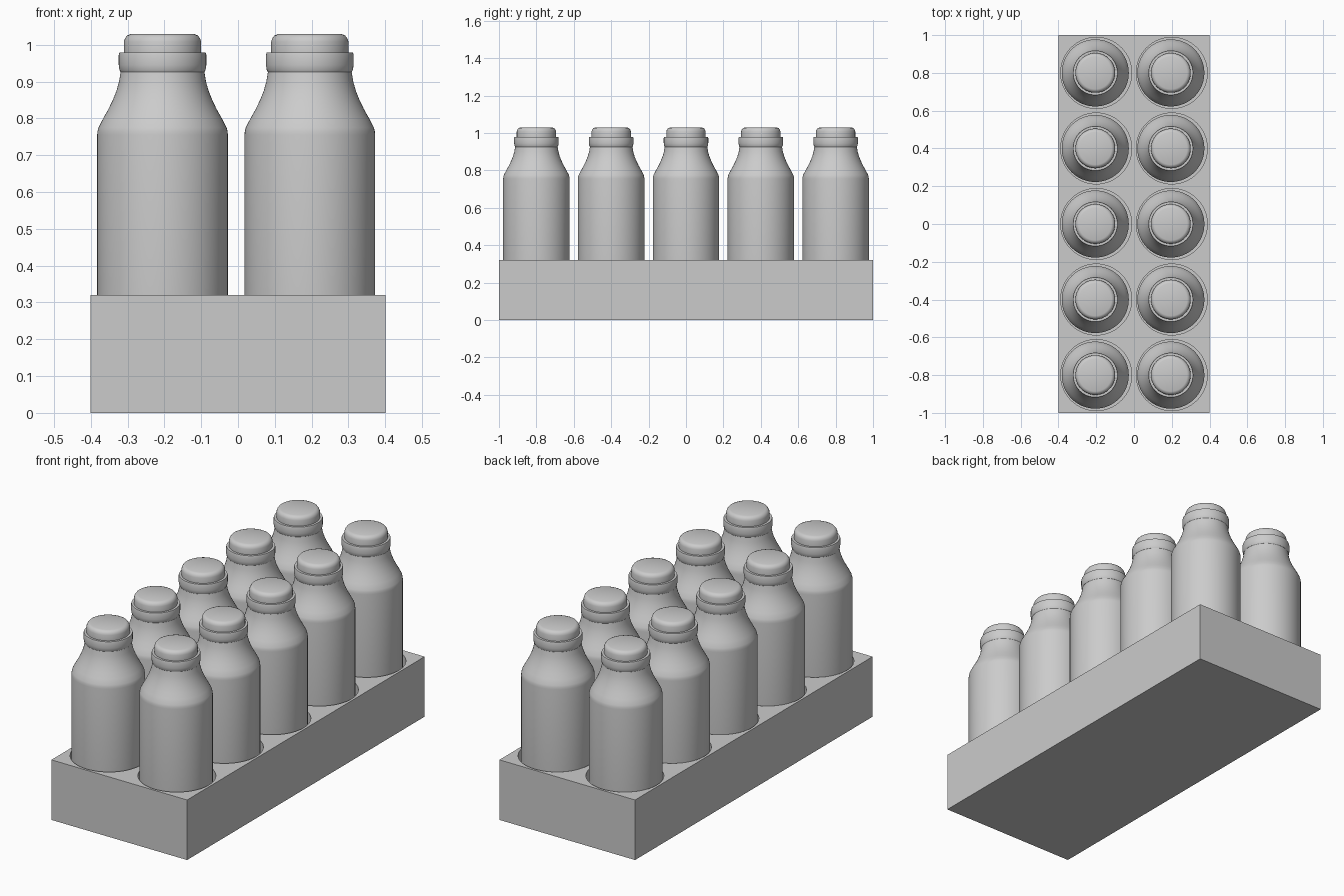
import bpy, bmesh, math
from mathutils import Matrix

if "Cube" in bpy.data.objects:
    bpy.data.objects.remove(bpy.data.objects["Cube"])

COLS, ROWS = (-0.2, 0.2), (-0.8, -0.4, 0.0, 0.4, 0.8)
TRAY_H, FLOOR = 0.32, 0.05


def lathe(name, profile, seg=64):
    """Spin an (r, z) profile around z; it starts and ends on the axis."""
    bm = bmesh.new()
    vs = [bm.verts.new((r, 0, z)) for r, z in profile]
    es = [bm.edges.new(p) for p in zip(vs, vs[1:])]
    bmesh.ops.spin(bm, geom=vs + es, cent=(0, 0, 0), axis=(0, 0, 1),
                   angle=2 * math.pi, steps=seg, use_duplicate=False)
    bmesh.ops.remove_doubles(bm, verts=bm.verts, dist=1e-5)
    bmesh.ops.recalc_face_normals(bm, faces=bm.faces)
    me = bpy.data.meshes.new(name)
    bm.to_mesh(me)
    bm.free()
    return me


def add(name, mesh, loc=(0, 0, 0)):
    ob = bpy.data.objects.new(name, mesh)
    ob.location = loc
    bpy.context.collection.objects.link(ob)
    return ob


# Tray block
bm = bmesh.new()
bmesh.ops.create_cube(bm, size=1, matrix=Matrix.Translation((0, 0, TRAY_H / 2))
                      @ Matrix.Diagonal((0.8, 2.0, TRAY_H, 1)))
tray_mesh = bpy.data.meshes.new("tray")
bm.to_mesh(tray_mesh)
bm.free()
tray = add("tray", tray_mesh)

# Round pockets cut from the top of the tray
bm = bmesh.new()
for x in COLS:
    for y in ROWS:
        bmesh.ops.create_cone(bm, cap_ends=True, segments=64, radius1=0.188,
                              radius2=0.188, depth=0.5,
                              matrix=Matrix.Translation((x, y, FLOOR + 0.25)))
cut_mesh = bpy.data.meshes.new("pocket_cutter")
bm.to_mesh(cut_mesh)
bm.free()
cutter = add("pocket_cutter", cut_mesh)
cutter.hide_render = True
mod = tray.modifiers.new("pockets", "BOOLEAN")
mod.operation, mod.solver, mod.object = "DIFFERENCE", "EXACT", cutter
bpy.context.view_layer.objects.active = tray
tray.select_set(True)
bpy.ops.object.modifier_apply(modifier=mod.name)
bpy.data.objects.remove(cutter)

# Bottle body with concave shoulder
body = lathe("bottle", [
    (0, FLOOR), (0.155, FLOOR), (0.168, 0.055), (0.175, 0.065), (0.1775, 0.08),
    (0.1775, 0.755), (0.1765, 0.765), (0.174, 0.775), (0.161, 0.80),
    (0.147, 0.825), (0.135, 0.85), (0.125, 0.875), (0.118, 0.90),
    (0.113, 0.93), (0, 0.93)])

# Cap: collar ring and rounded top
cap = lathe("cap", [
    (0, 0.926), (0.114, 0.926), (0.117, 0.932), (0.119, 0.945), (0.119, 0.972),
    (0.117, 0.979), (0.105, 0.979), (0.105, 1.008), (0.102, 1.017),
    (0.096, 1.025), (0.086, 1.029), (0, 1.029)])

# Repeat the bottles over the grid
bpy.ops.object.select_all(action="DESELECT")
for i, x in enumerate(COLS):
    for j, y in enumerate(ROWS):
        for mesh in (body, cap):
            ob = add(f"{mesh.name}_{i}_{j}", mesh, (x - 0.005, y, 0))
            ob.select_set(True)
tray.select_set(True)
bpy.context.view_layer.objects.active = tray
bpy.ops.object.shade_smooth_by_angle(angle=math.radians(35))
